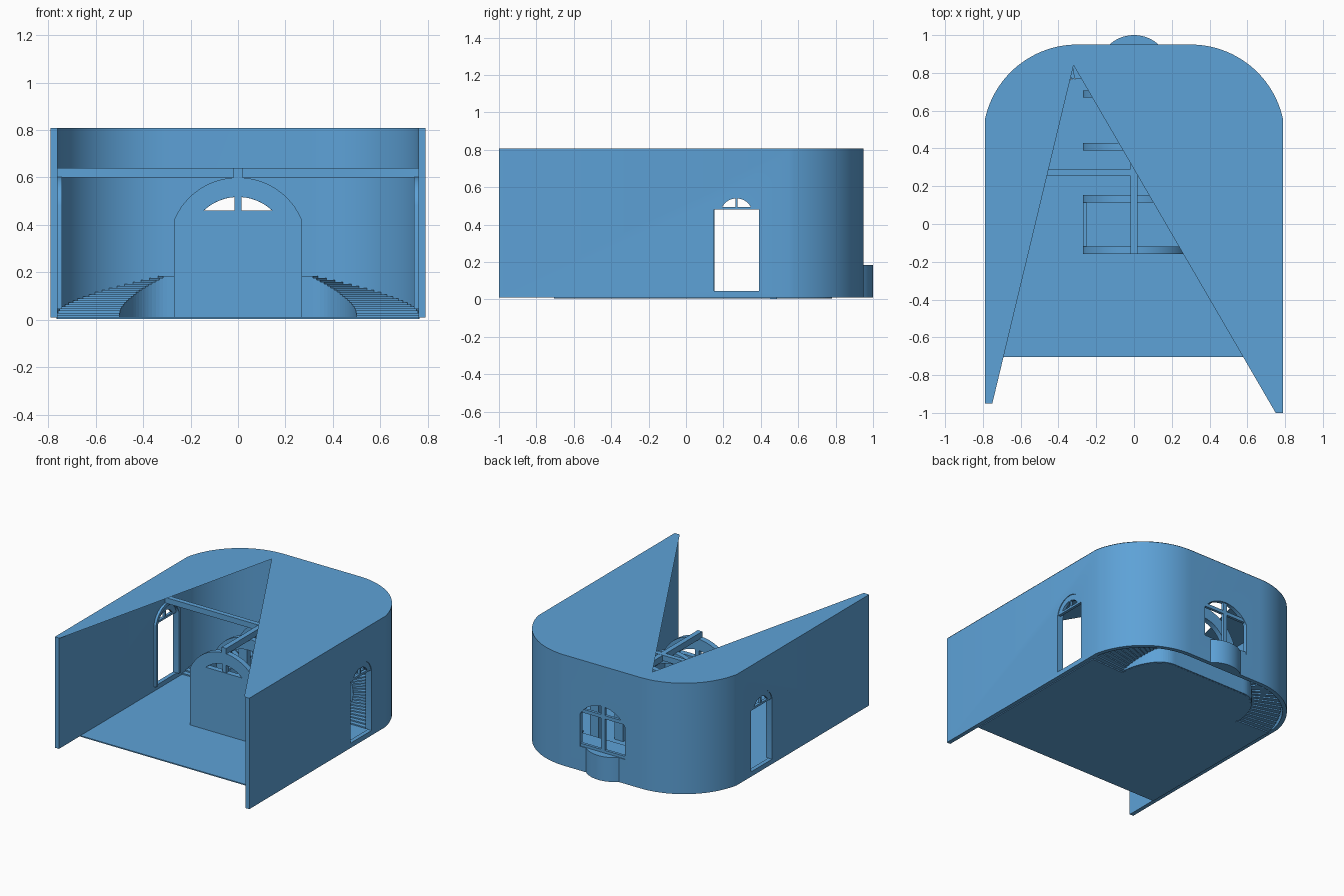
import bpy, bmesh
from math import sin, cos, pi, acos, atan2

if "Cube" in bpy.data.objects:
    bpy.data.objects.remove(bpy.data.objects["Cube"])

AX = {'z': lambda u, v, w: (u, v, w), 'y': lambda u, v, w: (u, w, v), 'x': lambda u, v, w: (w, u, v)}
BLUE = bpy.data.materials.new('blue_paint')
BLUE.diffuse_color = (0.11, 0.36, 0.68, 1)
BLUE.use_nodes = True
BLUE.node_tree.nodes["Principled BSDF"].inputs["Base Color"].default_value = BLUE.diffuse_color


def add_object(name, bm):
    me = bpy.data.meshes.new(name)
    bm.to_mesh(me)
    bm.free()
    me.materials.append(BLUE)
    ob = bpy.data.objects.new(name, me)
    bpy.context.collection.objects.link(ob)
    return ob


def prisms(name, pieces, axis='z'):
    """One object from extruded outlines: pieces = [(points, start, end), ...]"""
    bm = bmesh.new()
    for pts, a, b in pieces:
        lo = [bm.verts.new(AX[axis](u, v, a)) for u, v in pts]
        hi = [bm.verts.new(AX[axis](u, v, b)) for u, v in pts]
        bm.faces.new(lo)
        bm.faces.new(hi[::-1])
        for i in range(len(pts)):
            j = (i + 1) % len(pts)
            bm.faces.new((lo[i], hi[i], hi[j], lo[j]))
    bmesh.ops.recalc_face_normals(bm, faces=bm.faces[:])
    return add_object(name, bm)


def rect(u0, u1, v0, v1):
    return [(u0, v0), (u1, v0), (u1, v1), (u0, v1)]


def arch(hw, z0, cz, r, cu=0, n=20):
    """Open-bottomed arch outline from lower left to lower right"""
    a = acos(min(1, hw / r))
    arc = [(cu + r * cos(t), cz + r * sin(t)) for t in
           [pi - a - (pi - 2 * a) * i / n for i in range(n + 1)]]
    return [(cu - hw, z0)] + arc + [(cu + hw, z0)]


def cut(ob, cutter):
    m = ob.modifiers.new('cut', 'BOOLEAN')
    m.operation, m.solver, m.object = 'DIFFERENCE', 'EXACT', cutter
    bpy.context.view_layer.objects.active = ob
    bpy.ops.object.modifier_apply(modifier=m.name)
    bpy.data.objects.remove(cutter)


def u_path(x, r, yl, yr):
    """Room outline: left end, rounded back, right end"""
    cx, cy = 0.3, 0.45
    a0 = acos((x - cx) / r) if x - cx < r else 0
    arc = [(cx + r * cos(t), cy + r * sin(t)) for t in
           [a0 + (pi / 2 - a0) * i / 24 for i in range(25)]]
    return [(-x, yl)] + [(-u, v) for u, v in arc] + arc[::-1] + [(x, yr)]


# Outer wall with rounded back
outer = u_path(0.79, 0.5, -0.95, -1.0)
inner = u_path(0.76, 0.47, -0.95, -1.0)
wall = prisms('outer_wall', [(outer + inner[::-1], 0.01, 0.808)])

# Window openings in both sides and the back
cut(wall, prisms('side_cutter', [(arch(0.12, 0.045, 0.458, 0.122, 0.27), -1, 1)], 'x'))
cut(wall, prisms('back_cutter', [(arch(0.18, 0.185, 0.3075, 0.21), 0.85, 1.1)], 'y'))

# Roof sheet with a triangular opening
bm = bmesh.new()
bm.faces.new([bm.verts.new((u, v, 0.81)) for u, v in outer + [(0.75, -1.0), (-0.32, 0.84), (-0.75, -0.95)]])
bmesh.ops.triangulate(bm, faces=bm.faces[:])
add_object('roof_sheet', bm)

# Side window fanlights and inner frames
for side, x0, f0 in (('left', -0.785, -0.765), ('right', 0.765, 0.742)):
    ring = arch(0.12, 0.48, 0.458, 0.122, 0.27) + arch(0.077, 0.495, 0.453, 0.087, 0.27)[::-1]
    frame = arch(0.142, 0.045, 0.458, 0.144, 0.27) + arch(0.12, 0.045, 0.458, 0.122, 0.27)[::-1]
    prisms(side + '_window_frame', [
        (frame, f0, f0 + 0.023),
        (ring, x0, x0 + 0.02),
        (rect(0.15, 0.39, 0.48, 0.495), x0, x0 + 0.02),
        (rect(0.265, 0.275, 0.49, 0.55), x0, x0 + 0.02)], 'x')

# Back window bars
prisms('back_window_bars', [
    (rect(-0.18, 0.18, 0.43, 0.455), 0.925, 0.945),
    (rect(-0.015, 0.015, 0.185, 0.515), 0.925, 0.945),
    (rect(-0.18, 0.18, 0.185, 0.205), 0.925, 0.945)], 'y')

# Floor following the inner edge of the stairs
edge = [(0.3 + 0.2 * cos(t), 0.45 + 0.32 * sin(t)) for t in [pi / 2 * i / 12 for i in range(13)]]
half = [(0.76, -0.705), (0.76, 0.45)] + edge
prisms('floor', [(half + [(-u, v) for u, v in half[::-1]], 0.004, 0.012)])

# Curved stairs: treads, inner skirt, wall stringer
N = 20
for side, s in (('left', -1), ('right', 1)):
    def pt(t, rx, ry):
        return (s * (0.3 + rx * cos(t)), 0.45 + ry * sin(t))

    def sector(t0, t1, ri, ro):
        return [pt(t0, *ri), pt(t0, *ro), pt(t1, *ro), pt(t1, *ri)]
    steps = []
    for i in range(N):
        t0, t1 = pi / 2 * i / N, pi / 2 * (i + 1) / N
        top = 0.012 + 0.173 * (i + 1) / N
        steps.append((sector(t0, t1, (0.2, 0.32), (0.465, 0.465)), top - 0.018, top))
        steps.append((sector(t0, t1, (0.2, 0.32), (0.21, 0.33)), 0.005, top - 0.001))
    prisms(side + '_stairs', steps)

# Landing and balcony
prisms('landing', [(rect(-0.3, 0.3, 0.77, 0.93), 0.165, 0.185),
                   (rect(-0.3, 0.3, 0.77, 0.78), 0.005, 0.166)])
R = 0.194
a = atan2(0.95 - (1 - R), 0.13)
bow = [(R * cos(t), 1 - R + R * sin(t)) for t in [a + (pi - 2 * a) * i / 20 for i in range(21)]]
prisms('balcony', [(bow, 0.01, 0.185)])

# Arched entrance panel with fanlight and lobby side walls
panel = prisms('entrance_panel', [(arch(0.27, 0.01, 0.3075, 0.2925), -0.16, -0.12)], 'y')
cut(panel, prisms('fan_cutter', [(arch(0.144, 0.46, 0.3075, 0.21), -0.3, 0)], 'y'))
prisms('entrance_mullion', [(rect(-0.015, 0.015, 0.455, 0.52), -0.155, -0.125)], 'y')
for side, x0 in (('left', -0.27), ('right', 0.25)):
    prisms(side + '_lobby_wall', [(rect(x0, x0 + 0.02, -0.12, 0.12), 0.01, 0.42)])

# Arched ribs
for i, y in enumerate((0.115, 0.39, 0.67)):
    rib = arch(0.27, 0.01, 0.3075, 0.2925) + arch(0.2, 0.01, 0.3075, 0.21)[::-1]
    prisms('arch_rib_%d' % (i + 1), [(rib, y, y + 0.038)], 'y')

# Beams
prisms('cross_beam', [(rect(-0.765, 0.765, 0.255, 0.29), 0.6, 0.64)])
prisms('ridge_beam', [(rect(-0.018, 0.018, -0.16, 0.925), 0.595, 0.639)])

# Smooth curved parts, keep sharp edges
for ob in bpy.context.scene.objects:
    ob.select_set(True)
bpy.context.view_layer.objects.active = wall
bpy.ops.object.shade_smooth_by_angle(angle=pi / 6)
